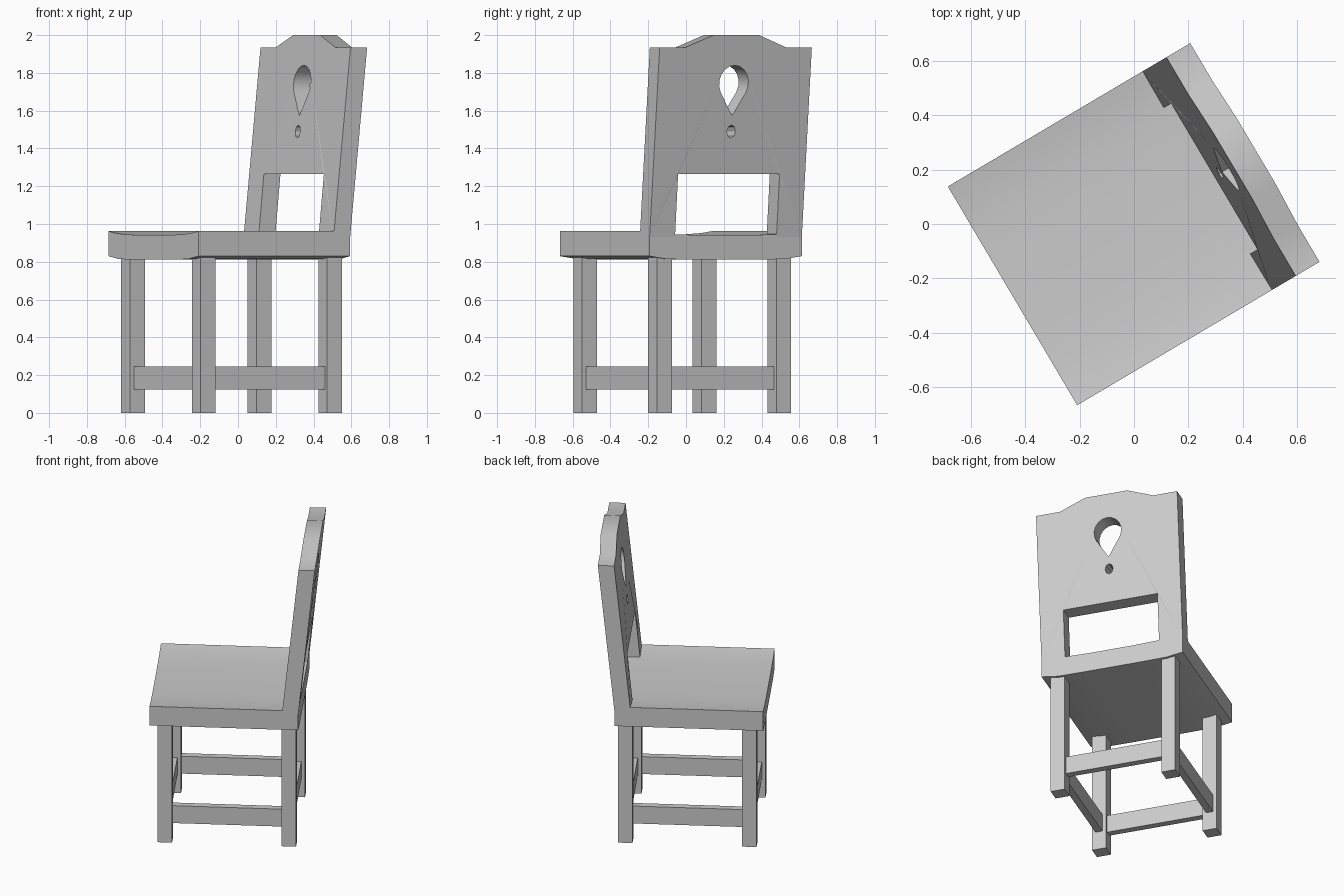
import bpy, bmesh, math
from mathutils import Matrix, Vector

if "Cube" in bpy.data.objects:
    bpy.data.objects.remove(bpy.data.objects["Cube"])

TURN = Matrix.Rotation(math.radians(30.6), 4, 'Z')   # the chair stands turned


def finish(name, bm):
    bmesh.ops.remove_doubles(bm, verts=bm.verts, dist=0.0005)
    bmesh.ops.recalc_face_normals(bm, faces=bm.faces)
    bm.transform(TURN)
    me = bpy.data.meshes.new(name)
    bm.to_mesh(me)
    bm.free()
    ob = bpy.data.objects.new(name, me)
    bpy.context.collection.objects.link(ob)
    bpy.context.view_layer.objects.active = ob
    bpy.ops.object.select_all(action='DESELECT')
    ob.select_set(True)
    bpy.ops.object.shade_smooth_by_angle(angle=math.radians(30))
    return ob


def box(name, center, size):
    bm = bmesh.new()
    bmesh.ops.create_cube(bm, size=1)
    bm.transform(Matrix.Translation(center) @ Matrix.Diagonal((*size, 1)))
    return finish(name, bm)


# Legs
FRONT, BACK, SIDE = -0.428, 0.35, 0.367
for x, row in ((FRONT, "front"), (BACK, "back")):
    for s, hand in ((-1, "right"), (1, "left")):
        box(f"{row}_{hand}_leg", (x, s * SIDE, 0.42), (0.092, 0.092, 0.84))

# Stretchers on all four sides
for x, row in ((FRONT, "front"), (BACK, "back")):
    box(f"{row}_stretcher", (x, 0, 0.185), (0.046, 2 * SIDE - 0.08, 0.12))
for s, hand in ((-1, "right"), (1, "left")):
    box(f"{hand}_stretcher", ((FRONT + BACK) / 2, s * SIDE, 0.185),
        (BACK - FRONT - 0.08, 0.046, 0.12))

# Seat: slightly dished cross-section run from front to back
half_top = [(0.468, 0.962), (0.40, 0.952), (0.30, 0.945), (0.15, 0.941)]
half_low = [(0.468, 0.83), (0.36, 0.814), (0.18, 0.812)]
profile = (half_top + [(-y, z) for y, z in reversed(half_top)]
           + [(-y, z) for y, z in half_low] + list(reversed(half_low)))
bm = bmesh.new()
face = bm.faces.new([bm.verts.new((-0.52, y, z)) for y, z in profile])
ext = bmesh.ops.extrude_face_region(bm, geom=[face], use_keep_orig=True)
bmesh.ops.translate(bm, vec=(0.933, 0, 0),
                    verts=[v for v in ext["geom"] if isinstance(v, bmesh.types.BMVert)])
finish("seat", bm)

# Backrest: posts and panel as one outline with a keyhole and a small hole
half = [(0.312, 0.93), (0.468, 0.93), (0.468, 1.935), (0.31, 1.935), (0.14, 2.0)]
outline = ([(0.312, 1.265)] + half
           + [(-y, z) for y, z in reversed(half)] + [(-0.312, 1.265)])
drop = [(0.09 * math.cos(a), 1.745 + 0.095 * math.sin(a))
        for a in (math.radians(-30 + 20 * i) for i in range(13))]
drop += [(-0.045, 1.645), (-0.018, 1.60), (0, 1.575), (0.018, 1.60), (0.045, 1.645)]
small = [(0.026 * math.cos(i * math.pi / 4), 1.49 + 0.035 * math.sin(i * math.pi / 4))
         for i in range(8)]
curve = bpy.data.curves.new("backrest_outline", 'CURVE')
curve.dimensions = '2D'
curve.fill_mode = 'BOTH'
curve.extrude = 0.051
for pts in (outline, drop, small):
    sp = curve.splines.new('POLY')
    sp.points.add(len(pts) - 1)
    for p, (y, z) in zip(sp.points, pts):
        p.co = (y, z, 0, 1)
    sp.use_cyclic_u = True
helper = bpy.data.objects.new("backrest_outline", curve)
bpy.context.collection.objects.link(helper)
bpy.context.view_layer.update()
flat = bpy.data.meshes.new_from_object(
    helper.evaluated_get(bpy.context.evaluated_depsgraph_get()))
bpy.data.objects.remove(helper)
bm = bmesh.new()
bm.from_mesh(flat)
for v in bm.verts:                                   # stand up and lean back
    a, b, c = v.co
    v.co = Vector((c + 0.362 + 0.107 * max(b - 0.96, 0), a, b))
finish("backrest", bm)
